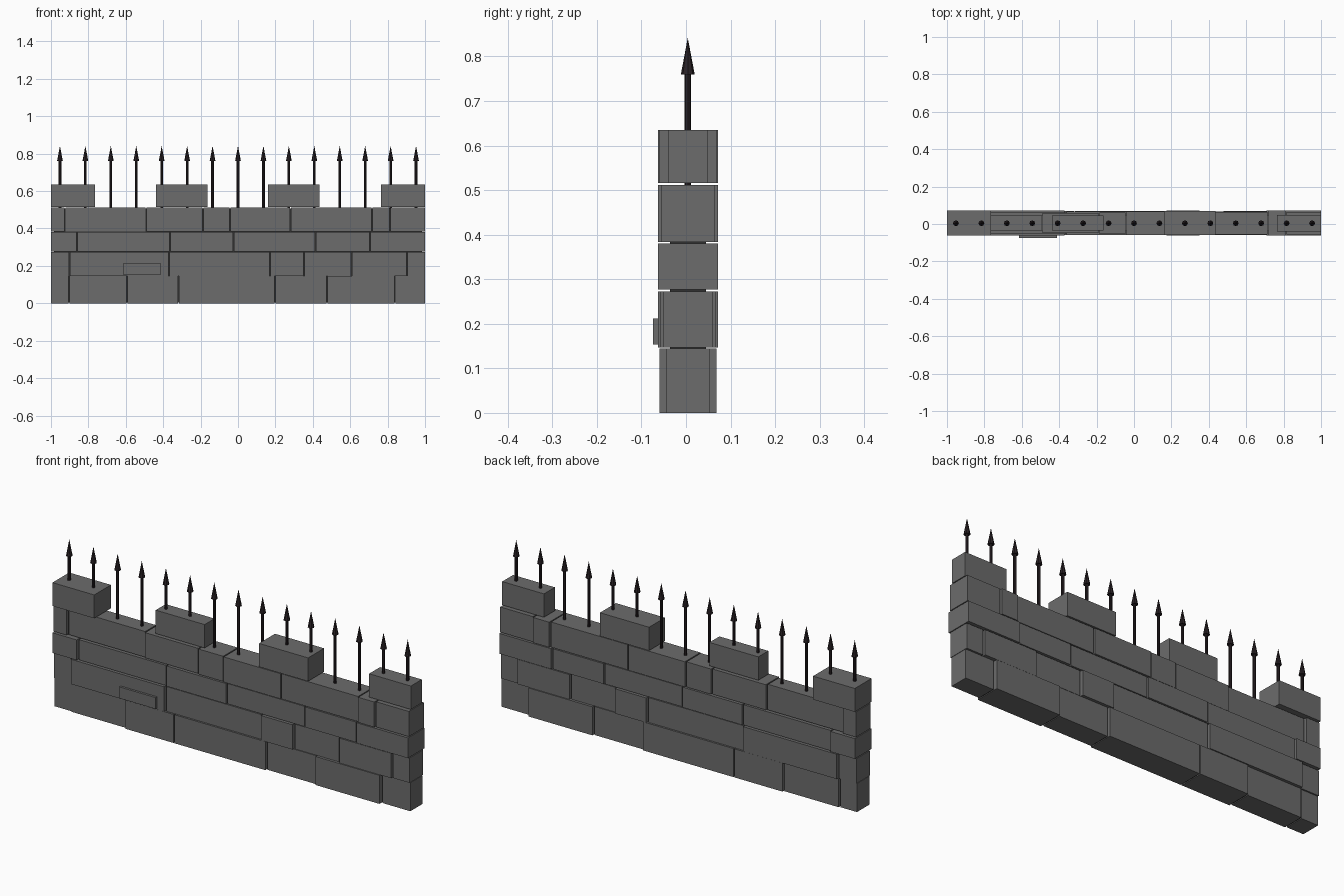
import bpy, bmesh
from mathutils import Matrix, Vector

if "Cube" in bpy.data.objects:
    bpy.data.objects.remove(bpy.data.objects["Cube"])

YC = 0.0045                      # mid-plane of the wall
GAP = 0.003                      # half joint width


def material(name, rgb):
    m = bpy.data.materials.new(name)
    m.diffuse_color = (*rgb, 1)
    m.use_nodes = True
    m.node_tree.nodes["Principled BSDF"].inputs["Base Color"].default_value = m.diffuse_color
    return m


STONE = material("stone", (0.15, 0.15, 0.15))
MORTAR = material("mortar", (0.03, 0.03, 0.03))
IRON = material("iron", (0.022, 0.015, 0.018))


def finish(bm, name, mat):
    me = bpy.data.meshes.new(name)
    bm.to_mesh(me)
    bm.free()
    me.materials.append(mat)
    ob = bpy.data.objects.new(name, me)
    bpy.context.collection.objects.link(ob)
    return ob


def add_box(bm, x0, x1, y0, y1, z0, z1):
    size = Matrix.Diagonal((x1 - x0, y1 - y0, z1 - z0, 1))
    mid = Matrix.Translation(Vector((x0 + x1, y0 + y1, z0 + z1)) / 2)
    bmesh.ops.create_cube(bm, size=1, matrix=mid @ size)


# Brick courses: z range, joint positions, half depth of each brick
W, M, N = 0.067, 0.058, 0.043
courses = [
    (0.0, 0.145, [-0.903, -0.594, -0.318, 0.198, 0.476, 0.84],
     [0.05, 0.055, 0.064, 0.064, 0.055, 0.064, 0.048]),
    (0.147, 0.273, [-0.90, -0.369, 0.171, 0.353, 0.607, 0.904],
     [0.055, W, M, W, 0.054, 0.062, 0.055]),
    (0.277, 0.38, [-0.861, -0.364, -0.024, 0.414, 0.706],
     [W, M, 0.062, M, 0.062, W]),
    (0.384, 0.512, [-0.925, -0.492, -0.187, -0.043, 0.281, 0.717, 0.813],
     [M, N, 0.053, M, 0.062, 0.06, W, 0.06]),
]
for i, (z0, z1, joints, depths) in enumerate(courses):
    bm = bmesh.new()
    edges = [-1 - GAP] + joints + [1 + GAP]
    for a, b, d in zip(edges, edges[1:], depths):
        add_box(bm, a + GAP, b - GAP, YC - d, YC + d, z0, z1)
    finish(bm, f"brick_course_{i + 1}", STONE)

# Mortar core behind the joints
bm = bmesh.new()
add_box(bm, -0.985, 0.985, -0.036, 0.045, 0.004, 0.508)
finish(bm, "mortar_core", MORTAR)

# Merlons on top
bm = bmesh.new()
for a, b, d in [(-1, -0.765, W), (-0.438, -0.163, 0.04),
                (0.16, 0.436, 0.064), (0.765, 1, 0.044)]:
    add_box(bm, a, b, YC - d, YC + d, 0.516, 0.635)
finish(bm, "merlons", STONE)

# Small raised stone on the front
bm = bmesh.new()
add_box(bm, -0.615, -0.412, -0.074, -0.04, 0.154, 0.212)
finish(bm, "raised_stone", STONE)


# Spikes: shaft and pointed head
def add_cone(bm, x, z0, z1, r0, r1):
    bmesh.ops.create_cone(bm, cap_ends=True, segments=8, radius1=r0, radius2=r1,
                          depth=z1 - z0,
                          matrix=Matrix.Translation((x, 0.004, (z0 + z1) / 2)))


bm = bmesh.new()
for k in range(15):
    x = (k - 7) * 0.136
    add_cone(bm, x, 0.45, 0.762, 0.0072, 0.0072)
    add_cone(bm, x, 0.76, 0.842, 0.0155, 0)
finish(bm, "spikes", IRON)
